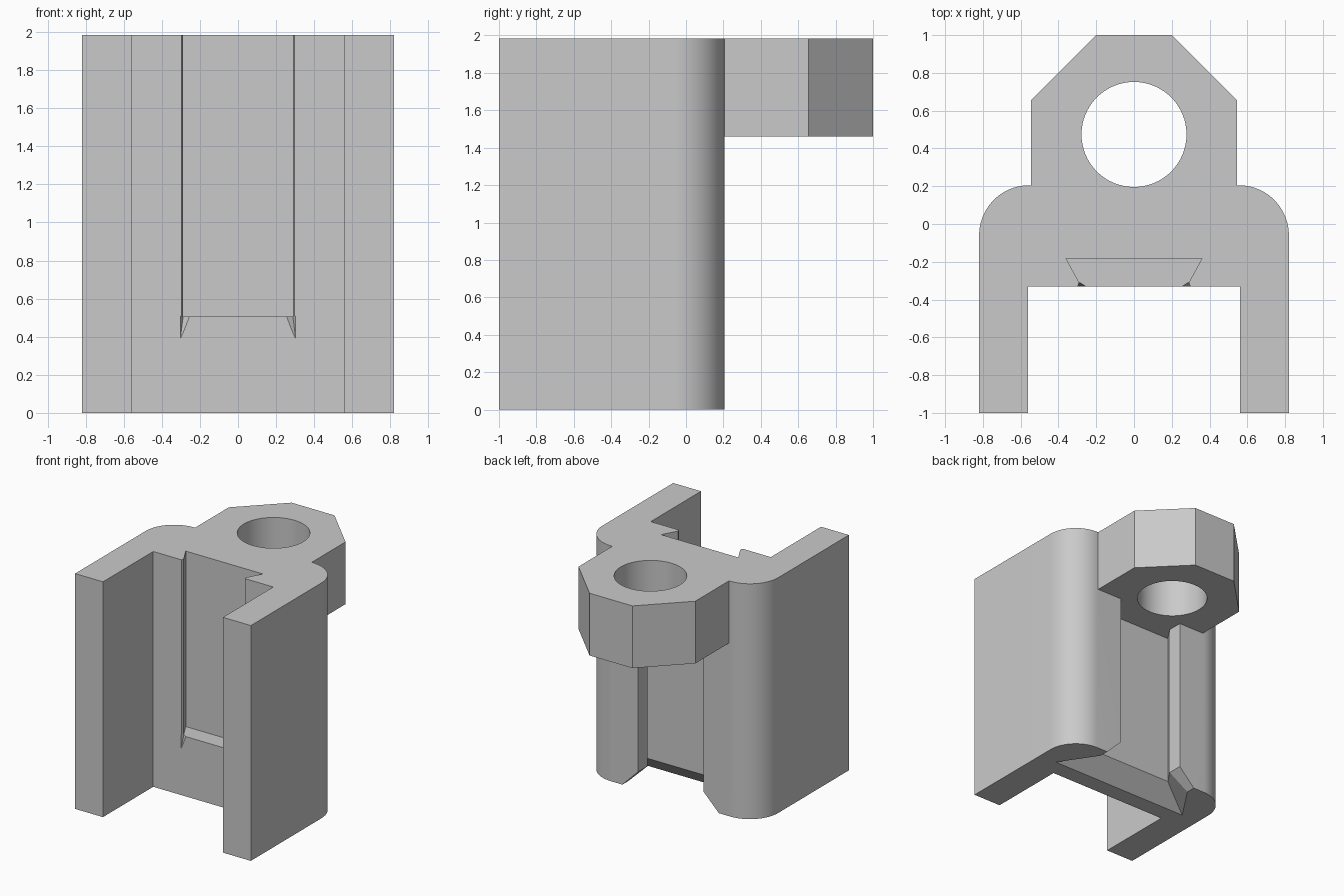
import bpy, bmesh, math

cube = bpy.data.objects.get("Cube")
if cube:
    bpy.data.objects.remove(cube, do_unlink=True)

TOP = 1.985
LUG_BASE = 1.46

grey = bpy.data.materials.new("light_grey")
grey.use_nodes = True
colour = (0.59, 0.59, 0.59, 1)
grey.diffuse_color = colour
grey.node_tree.nodes["Principled BSDF"].inputs["Base Color"].default_value = colour


def mirrored(half):
    """Close a half outline by mirroring it across x = 0."""
    return half + [(-x, y) for x, y in reversed(half)]


def loft(name, sections):
    """Solid through matching outlines, given as (z, outline) pairs."""
    bm = bmesh.new()
    rings = [[bm.verts.new((x, y, z)) for x, y in outline] for z, outline in sections]
    n = len(rings[0])
    for low, high in zip(rings, rings[1:]):
        for i in range(n):
            j = (i + 1) % n
            bm.faces.new((low[i], low[j], high[j], high[i]))
    bm.faces.new(rings[0][::-1])
    bm.faces.new(rings[-1])
    # Outlines may run either way round, so turn the solid outward by its volume
    if bm.calc_volume(signed=True) < 0:
        bmesh.ops.reverse_faces(bm, faces=bm.faces)
    mesh = bpy.data.meshes.new(name)
    bm.to_mesh(mesh)
    bm.free()
    mesh.materials.append(grey)
    obj = bpy.data.objects.new(name, mesh)
    bpy.context.collection.objects.link(obj)
    return obj


def combine(target, tool, operation):
    """Apply a boolean and remove the tool."""
    mod = target.modifiers.new(operation, 'BOOLEAN')
    mod.operation = operation
    mod.solver = 'EXACT'
    mod.object = tool
    bpy.context.view_layer.objects.active = target
    bpy.ops.object.modifier_apply(modifier=mod.name)
    bpy.data.objects.remove(tool, do_unlink=True)


# Channel body with rounded back corners
arc = [(0.555 + 0.265 * math.cos(a), -0.06 + 0.265 * math.sin(a))
       for a in [math.pi / 2 * i / 20 for i in range(21)]]
outline = mirrored([(0.56, -0.33), (0.56, -1), (0.82, -1)] + arc)
body = loft("clamp_body", [(0, outline), (TOP, outline)])

# Back dovetail slot, flared at the lower entry
slot = mirrored([(0.305, 0.3), (0.305, 0.08), (0.385, -0.04)])
flare = mirrored([(0.45, 0.3), (0.45, 0.125), (0.6567, -0.185)])
combine(body, loft("back_slot_cutter",
                   [(-0.05, flare), (0, flare), (0.145, slot), (LUG_BASE, slot)]),
        'DIFFERENCE')

# Front dovetail groove, open at the top
groove = mirrored([(0.302, -0.34), (0.29, -0.31), (0.36, -0.182)])
combine(body, loft("front_groove_cutter", [(0.505, groove), (TOP + 0.1, groove)]),
        'DIFFERENCE')

# Small pointed reliefs at the groove's lower corners
for side in (-1, 1):
    wide = [(side * x, y) for x, y in ((0.25, -0.333), (0.303, -0.333), (0.288, -0.308))]
    end_x, end_y = wide[1]
    tip = [(end_x + 0.03 * (x - end_x), end_y + 0.2 * (y - end_y)) for x, y in wide]
    combine(body, loft("relief_cutter", [(0.39, tip), (0.508, wide)]), 'DIFFERENCE')

# Lug with clipped corners
lug_outline = mirrored([(0.545, 0.1), (0.545, 0.655), (0.2, 1)])
combine(body, loft("lug", [(LUG_BASE, lug_outline), (TOP, lug_outline)]), 'UNION')

# Round hole through the lug
circle = [(0.278 * math.cos(a), 0.474 + 0.278 * math.sin(a))
          for a in [math.tau * i / 64 for i in range(64)]]
combine(body, loft("hole_cutter", [(LUG_BASE - 0.1, circle), (TOP + 0.1, circle)]),
        'DIFFERENCE')

# Merge coplanar faces and smooth the curved walls
bm = bmesh.new()
bm.from_mesh(body.data)
bmesh.ops.remove_doubles(bm, verts=bm.verts, dist=0.0002)
bmesh.ops.dissolve_limit(bm, angle_limit=math.radians(0.5), verts=bm.verts, edges=bm.edges)
bm.to_mesh(body.data)
bm.free()
bpy.ops.object.select_all(action='DESELECT')
body.select_set(True)
bpy.context.view_layer.objects.active = body
bpy.ops.object.shade_smooth_by_angle(angle=math.radians(20))
